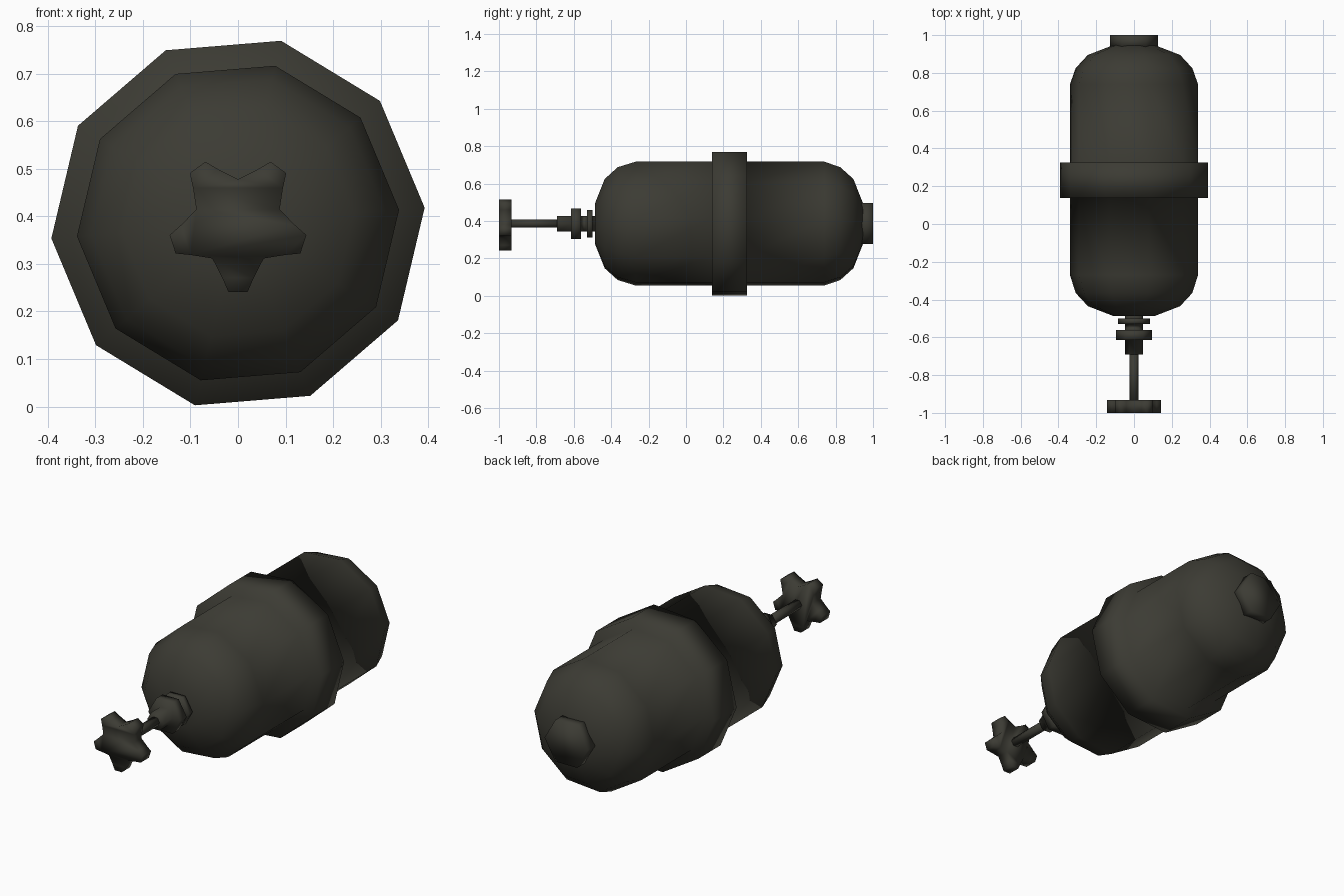
import bpy, bmesh
from math import cos, sin, radians

if "Cube" in bpy.data.objects:
    bpy.data.objects.remove(bpy.data.objects["Cube"])

AXIS_Z = 0.386

paint = bpy.data.materials.new("dark_olive_metal")
paint.diffuse_color = (0.045, 0.044, 0.034, 1)
paint.use_nodes = True
paint.node_tree.nodes["Principled BSDF"].inputs["Base Color"].default_value = paint.diffuse_color


def loft(name, sections):
    """Join rings along y; each section is (y, [(angle_deg, radius), ...])."""
    bm = bmesh.new()
    rings = [[bm.verts.new((r * cos(radians(a)), y, AXIS_Z + r * sin(radians(a))))
              for a, r in outline] for y, outline in sections]
    n = len(rings[0])
    for lo, hi in zip(rings, rings[1:]):
        for i in range(n):
            j = (i + 1) % n
            bm.faces.new((lo[i], lo[j], hi[j], hi[i]))
    bm.faces.new(rings[0])
    bm.faces.new(rings[-1])
    bmesh.ops.recalc_face_normals(bm, faces=bm.faces)
    for f in bm.faces:
        f.smooth = True
    me = bpy.data.meshes.new(name)
    bm.to_mesh(me)
    bm.free()
    me.materials.append(paint)
    ob = bpy.data.objects.new(name, me)
    bpy.context.collection.objects.link(ob)
    return ob


def lathe(name, profile, sides, turn=0):
    """Revolve a (y, radius) profile about the long axis."""
    return loft(name, [(y, [(turn + 360 * i / sides, r) for i in range(sides)])
                       for y, r in profile])


# Tank: ten-sided capsule with a raised band
lathe("tank_body", [
    (-0.487, 0.11), (-0.435, 0.245), (-0.365, 0.31), (-0.27, 0.34),
    (0.138, 0.34), (0.138, 0.394), (0.325, 0.394), (0.325, 0.34),
    (0.74, 0.34), (0.825, 0.31), (0.895, 0.245), (0.947, 0.11)], 10, 4.7)

# Rear plug
lathe("rear_plug", [(0.93, 0.127), (1.0, 0.127)], 6)

# Valve stem with two hexagonal collars
lathe("valve_stem", [
    (-0.69, 0.048), (-0.615, 0.048), (-0.615, 0.094), (-0.562, 0.094),
    (-0.562, 0.048), (-0.53, 0.048), (-0.53, 0.085), (-0.5, 0.085),
    (-0.5, 0.048), (-0.47, 0.048)], 6)
lathe("valve_rod", [(-0.94, 0.025), (-0.68, 0.025)], 6)

# Five-lobed hand knob
lobe = [(-16, 0.12), (-8, 0.146), (8, 0.146), (16, 0.12), (36, 0.092)]
star = [(-90 + 72 * k + a, r) for k in range(5) for a, r in lobe]
loft("hand_knob", [(-1.0, star), (-0.932, star)])
